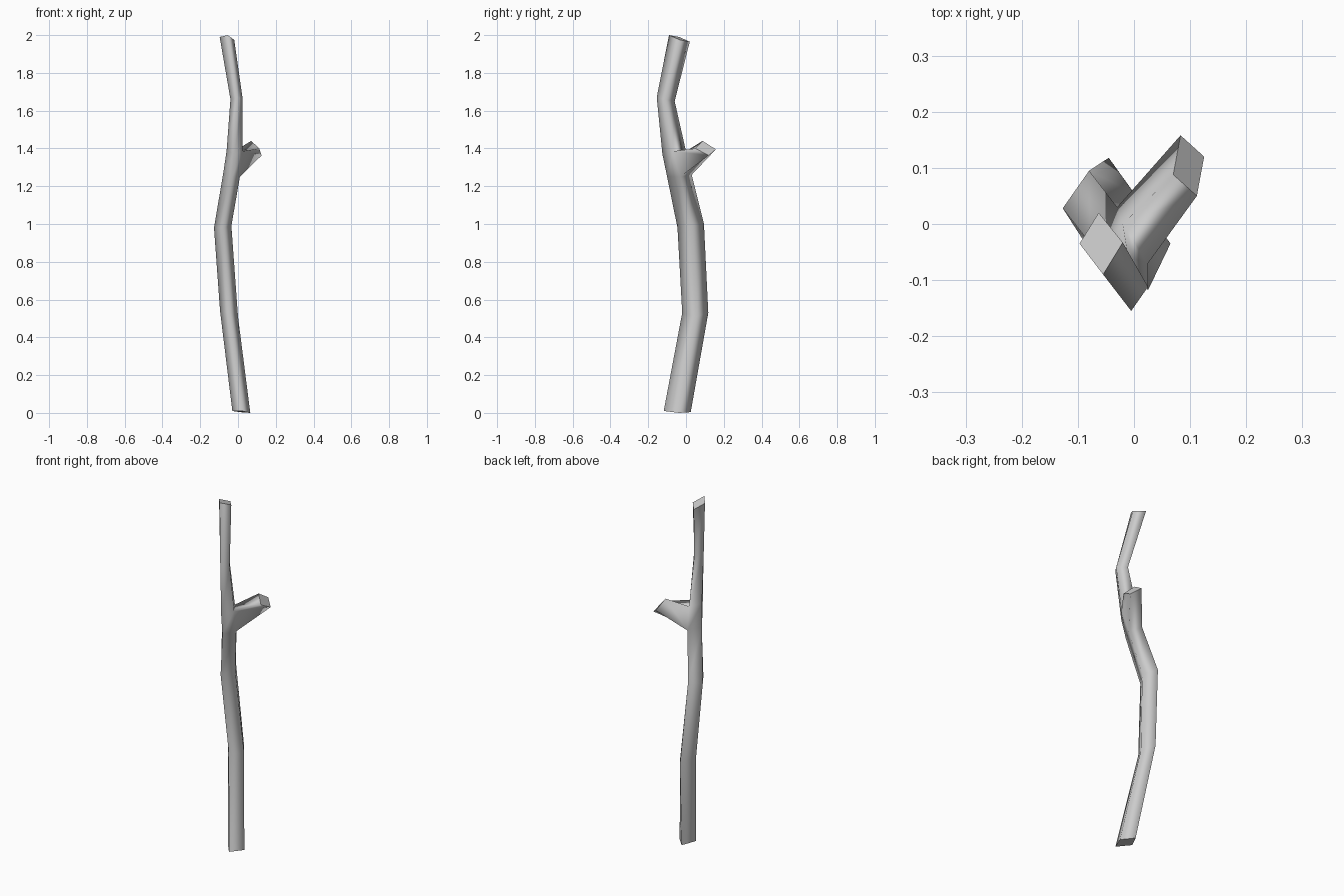
import bpy, bmesh

# Four-sided trunk rings, bottom to top: front, right, back, left corners
rings = [
    [(0.025, -0.118, 0.01), (0.065, -0.035, 0.0), (0.01, 0.025, 0.004), (-0.03, -0.05, 0.01)],
    [(-0.045, -0.02, 0.53), (0.0, 0.055, 0.51), (-0.045, 0.118, 0.53), (-0.095, 0.045, 0.54)],
    [(-0.08, -0.045, 0.98), (-0.035, 0.025, 0.99), (-0.08, 0.095, 1.0), (-0.127, 0.028, 0.98)],
    [(-0.03, -0.10, 1.25), (0.01, -0.03, 1.25), (-0.03, 0.03, 1.26), (-0.078, -0.035, 1.27)],
    [(-0.02, -0.125, 1.37), (0.025, -0.07, 1.385), (-0.02, 0.0, 1.385), (-0.06, -0.06, 1.39)],
    [(-0.005, -0.155, 1.67), (0.025, -0.112, 1.66), (-0.01, -0.06, 1.65), (-0.04, -0.105, 1.66)],
    [(-0.055, -0.09, 2.0), (-0.02, -0.033, 1.975), (-0.063, 0.02, 1.965), (-0.097, -0.035, 1.99)],
]
# Side stub end: lower right, lower back, upper back, upper right
stub_end = [(0.125, 0.12, 1.363), (0.083, 0.158, 1.395),
            (0.07, 0.088, 1.44), (0.112, 0.05, 1.40)]
FORK = 3  # ring below the side stub

bm = bmesh.new()


def bridge(a, b, skip=()):
    for i in range(4):
        if i not in skip:
            j = (i + 1) % 4
            bm.faces.new((a[i], a[j], b[j], b[i]))


def cap(loop):
    face = bm.faces.new(loop)
    for e in face.edges:
        e.smooth = False
    return face


# Trunk, leaving the right-back face of the fork open
vr = [[bm.verts.new(p) for p in r] for r in rings]
for k in range(len(vr) - 1):
    bridge(vr[k], vr[k + 1], skip=(1,) if k == FORK else ())

# Side stub grows out of the open face
lo, hi = vr[FORK], vr[FORK + 1]
tip = [bm.verts.new(p) for p in stub_end]
bridge([lo[1], lo[2], hi[2], hi[1]], tip)

# Smooth bark, flat cut ends
for f in bm.faces:
    f.smooth = True
for loop in (vr[0][::-1], vr[-1], tip):
    cap(loop)
bmesh.ops.recalc_face_normals(bm, faces=bm.faces)

mesh = bpy.data.meshes.new("branch")
bm.to_mesh(mesh)
bm.free()
obj = bpy.data.objects.new("branch", mesh)
bpy.context.collection.objects.link(obj)
